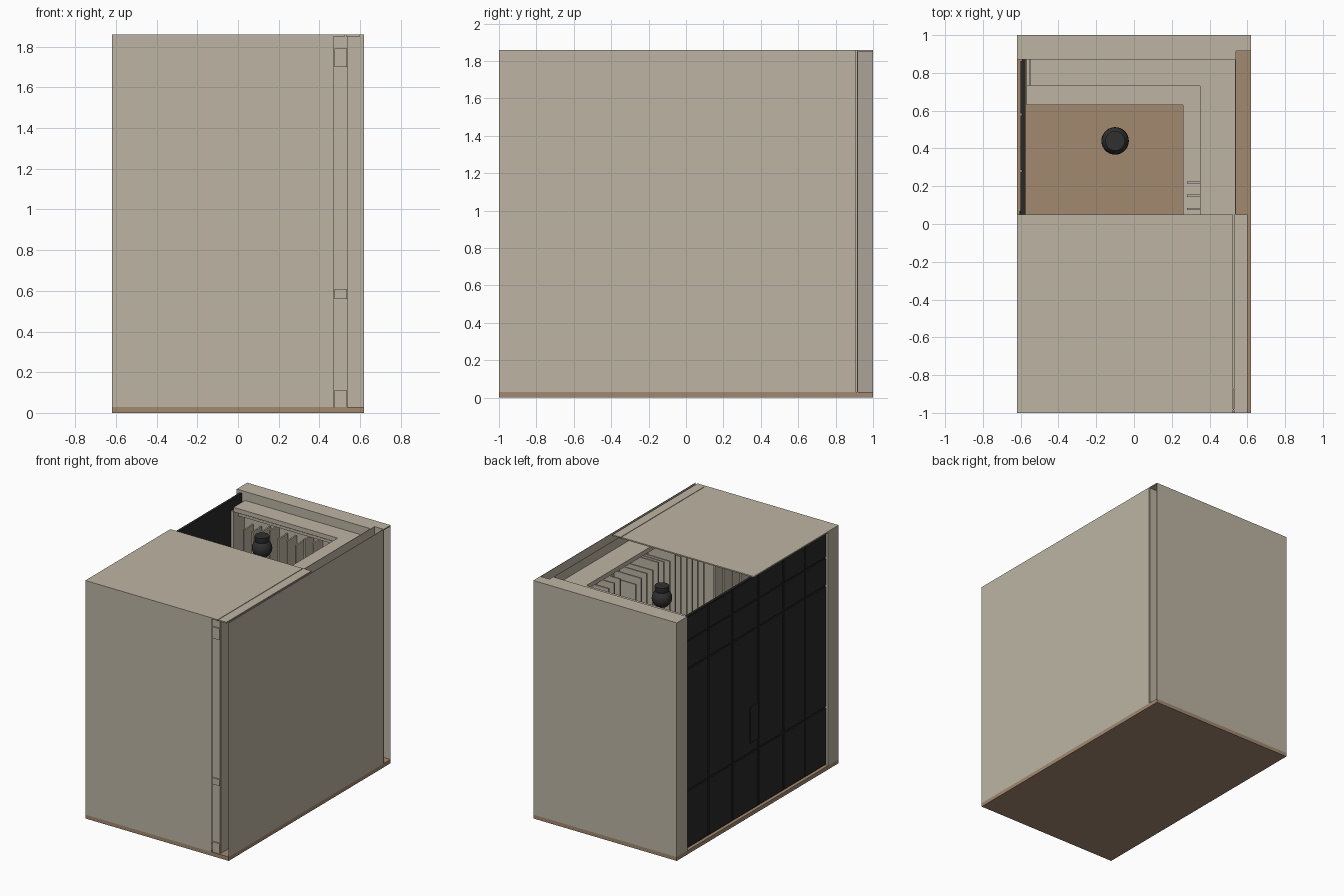
import bpy, bmesh, math, random

if "Cube" in bpy.data.objects:
    bpy.data.objects.remove(bpy.data.objects["Cube"])
random.seed(4)


def material(name, rgb):
    m = bpy.data.materials.new(name)
    m.diffuse_color = (*rgb, 1)
    m.use_nodes = True
    m.node_tree.nodes["Principled BSDF"].inputs["Base Color"].default_value = m.diffuse_color
    return m


TAN = material("warm_tan", (0.51, 0.46, 0.37))
SHADE = material("dull_tan", (0.41, 0.37, 0.31))
FLOOR = material("brown_floor", (0.36, 0.25, 0.16))
BLACK = material("soft_black", (0.022, 0.022, 0.022))
LAMP = material("lamp_charcoal", (0.03, 0.03, 0.03))


def boxes(name, mat, spans):
    """One object from boxes given as (x0, x1, y0, y1, z0, z1)."""
    bm = bmesh.new()
    for x0, x1, y0, y1, z0, z1 in spans:
        vs = bmesh.ops.create_cube(bm, size=1)["verts"]
        for v in vs:
            v.co = (x0 + (v.co.x + .5) * (x1 - x0),
                    y0 + (v.co.y + .5) * (y1 - y0),
                    z0 + (v.co.z + .5) * (z1 - z0))
    me = bpy.data.meshes.new(name)
    bm.to_mesh(me)
    bm.free()
    me.materials.append(mat)
    ob = bpy.data.objects.new(name, me)
    bpy.context.collection.objects.link(ob)
    return ob


def both(spans):
    """Repeat boxes on the front half, mirrored across y = 0."""
    return spans + [(a, b, -d, -c, e, f) for a, b, c, d, e, f in spans]


T = 0.004          # thin wall sheet
Z0, Z1 = 0.03, 1.86

# floor slab
boxes("floor", FLOOR, [(-.62, .62, -1, 1, 0, Z0)])

# outer skins: back, front (stops short of the corner), right side
boxes("back_wall", TAN, [(-.62, .62, 1 - T, 1, Z0, Z1)])
boxes("front_wall", TAN, [(-.62, .47, -1, -1 + T, Z0, Z1)])
boxes("right_wall", TAN, [(.62 - T, .62, -1, .91, Z0, Z1)])

# inner skins and the corner return
boxes("inner_walls", TAN, both([(-.575, .535, .87, .87 + T, Z0, Z1)]) + [
    (.535, .535 + T, -.98, .915, Z0, Z1),
    (.535, .62, .915, .915 + T, Z0, Z1)])
boxes("corner_post", TAN, [(.47, .535, -.985, -.98, Z0, Z1)])

# left ends of the hollow walls
boxes("wall_ends", TAN, both([(-.62, -.616, .87, 1, Z0, Z1),
                              (-.62, -.575, .87, .874, Z0, Z1)]))
boxes("wall_end_lining", SHADE, [(-.616, -.61, .92, 1 - T, Z0, Z1 - .01)])

# wall caps and half ceiling
boxes("wall_cap", TAN, [(-.62, .54, .87, 1, Z1 - .008, Z1),
                        (.54, .62, .915, 1, Z1 - .008, Z1)])
boxes("ceiling", TAN, [(-.62, .525, -1, .05, Z1 - .01, Z1),
                       (.53, .60, -1, .05, Z1 - .01, Z1)])

# corner brackets at shelf heights
boxes("corner_brackets", TAN,
      [(.475, .535, -.995, -.985, a, b)
       for a, b in ((Z0, .11), (.56, .61), (1.70, 1.79))])

# shelves running round three sides
boxes("top_shelf", TAN, both([(-.55, .35, .73, .87, 1.755, 1.79)])
      + [(.35, .535, -.87, .87, 1.755, 1.79)])
boxes("middle_shelf", TAN, both([(-.57, .26, .63, .87, .575, .61)])
      + [(.26, .535, -.87, .87, .575, .61)])
boxes("base_plinth", TAN, both([(-.57, .26, .63, .87, Z0, .11)])
      + [(.26, .535, -.87, .87, Z0, .11)])
boxes("shelf_sides", TAN, both([(-.57, -.552, .73, .87, .11, 1.755),
                                (-.57, -.552, .63, .73, .11, .61)]))

# thin garments hanging beneath the top shelf
clothes = []
for i in range(11):
    x = -.48 + i * .075
    clothes.append((x, x + .012, .745, .86, random.uniform(.75, 1.0),
                    random.uniform(1.62, 1.7)))
clothes = both(clothes)
for i in range(18):
    y = -.62 + i * .07
    x = .28 if y < .23 else .365
    clothes.append((x, .515, y - .006, y + .006, random.uniform(.75, 1.0),
                    random.uniform(1.62, 1.7)))
boxes("hanging_clothes", TAN, clothes)
boxes("hanging_rail", TAN, both([(-.55, .4, .79, .81, 1.70, 1.72)])
      + [(.44, .46, -.8, .8, 1.70, 1.72)])

# black panelled door: backing plus raised panels with grooves between
boxes("door_backing", BLACK, [(-.594, -.575, -.93, .87, Z0, 1.84)])
ys = (-.93, -.61, -.35, -.04, .28, .58, .87)
zs = (Z0, .48, 1.43, 1.65, 1.84)
g = .006
boxes("door_panels", BLACK, [(-.60, -.594, a + g, b - g, c + g, d - g)
                             for a, b in zip(ys, ys[1:])
                             for c, d in zip(zs, zs[1:])])
boxes("door_handle", BLACK, [(-.607, -.60, -.03, .07, .56, .84)])


# round ceiling lamps: ball with a collar, turned from a profile
def lamp(name, y):
    prof = [(0, 1.80), (.052, 1.80), (.052, 1.765)]
    for i in range(9):
        a = math.radians(48 - i * 138 / 8)
        prof.append((.073 * math.cos(a), 1.705 + .073 * math.sin(a)))
    bm = bmesh.new()
    vs = [bm.verts.new((r, 0, z)) for r, z in prof]
    es = [bm.edges.new(p) for p in zip(vs, vs[1:])]
    bmesh.ops.spin(bm, geom=vs + es, cent=(0, 0, 0), axis=(0, 0, 1),
                   angle=math.tau, steps=28)
    bmesh.ops.remove_doubles(bm, verts=bm.verts, dist=1e-4)
    bmesh.ops.recalc_face_normals(bm, faces=bm.faces)
    me = bpy.data.meshes.new(name)
    bm.to_mesh(me)
    bm.free()
    me.materials.append(LAMP)
    ob = bpy.data.objects.new(name, me)
    ob.location = (-.1, y, 0)
    bpy.context.collection.objects.link(ob)
    bpy.ops.object.select_all(action="DESELECT")
    ob.select_set(True)
    bpy.context.view_layer.objects.active = ob
    bpy.ops.object.shade_smooth_by_angle(angle=math.radians(35))


lamp("back_lamp", .44)
lamp("front_lamp", -.44)
